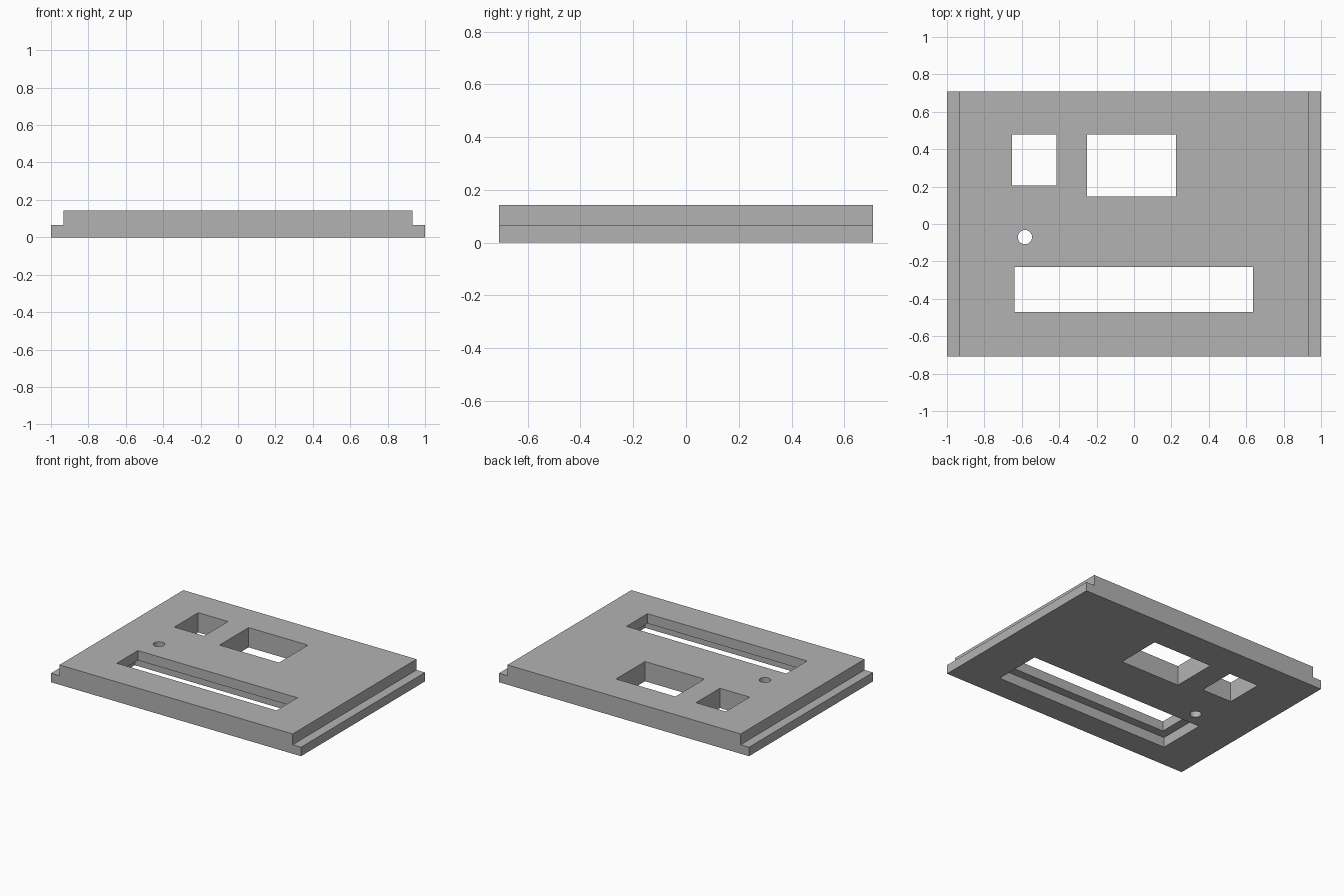
import bpy
import bmesh

old = bpy.data.objects.get("Cube")
if old:
    bpy.data.objects.remove(old, do_unlink=True)

TOP = 0.143
STEP = 0.065
RECESS = 0.072
DEPTH = 0.708

grey = bpy.data.materials.new("plain_grey")
grey.use_nodes = True
colour = (0.45, 0.45, 0.45, 1)
grey.diffuse_color = colour
grey.node_tree.nodes["Principled BSDF"].inputs["Base Color"].default_value = colour


def make_object(name, bm):
    bmesh.ops.recalc_face_normals(bm, faces=bm.faces)
    mesh = bpy.data.meshes.new(name)
    bm.to_mesh(mesh)
    bm.free()
    mesh.materials.append(grey)
    obj = bpy.data.objects.new(name, mesh)
    bpy.context.collection.objects.link(obj)
    return obj


def box(name, x0, x1, y0, y1, z0, z1):
    bm = bmesh.new()
    bmesh.ops.create_cube(bm, size=1)
    for v in bm.verts:
        v.co.x = x1 if v.co.x > 0 else x0
        v.co.y = y1 if v.co.y > 0 else y0
        v.co.z = z1 if v.co.z > 0 else z0
    return make_object(name, bm)


# Stepped plate: front profile extruded to the back
half = [(1, 0), (1, STEP), (0.933, STEP), (0.933, TOP)]
profile = half + [(-x, z) for x, z in reversed(half)]
bm = bmesh.new()
face = bm.faces.new([bm.verts.new((x, -DEPTH, z)) for x, z in profile])
extruded = bmesh.ops.extrude_face_region(bm, geom=[face])["geom"]
moved = [g for g in extruded if isinstance(g, bmesh.types.BMVert)]
bmesh.ops.translate(bm, verts=moved, vec=(0, 2 * DEPTH, 0))
panel = make_object("stepped_panel", bm)

# Openings through the plate, and the wider recess under the long slot
LOW, HIGH = -0.1, 0.3
cutters = [
    box("small_window_cutter", -0.653, -0.415, 0.205, 0.478, LOW, HIGH),
    box("large_window_cutter", -0.25, 0.225, 0.147, 0.478, LOW, HIGH),
    box("long_slot_cutter", -0.64, 0.637, -0.47, -0.23, LOW, HIGH),
    box("slot_recess_cutter", -0.702, 0.699, -0.532, -0.177, LOW, RECESS),
]

# Round hole
bm = bmesh.new()
bmesh.ops.create_cone(bm, cap_ends=True, segments=32,
                      radius1=0.038, radius2=0.038, depth=0.6)
hole = make_object("round_hole_cutter", bm)
hole.location = (-0.583, -0.07, 0)
cutters.append(hole)

for cutter in cutters:
    cutter.hide_render = True
    cutter.hide_viewport = True
    cutter.display_type = 'WIRE'
    cut = panel.modifiers.new(cutter.name, 'BOOLEAN')
    cut.operation = 'DIFFERENCE'
    cut.solver = 'EXACT'
    cut.object = cutter

# Keep flat faces, round the hole wall
bpy.context.view_layer.objects.active = panel
panel.select_set(True)
bpy.context.view_layer.update()
for cutter in cutters:
    bpy.ops.object.modifier_apply(modifier=cutter.name)
    bpy.data.objects.remove(cutter, do_unlink=True)
bpy.ops.object.shade_smooth_by_angle()
